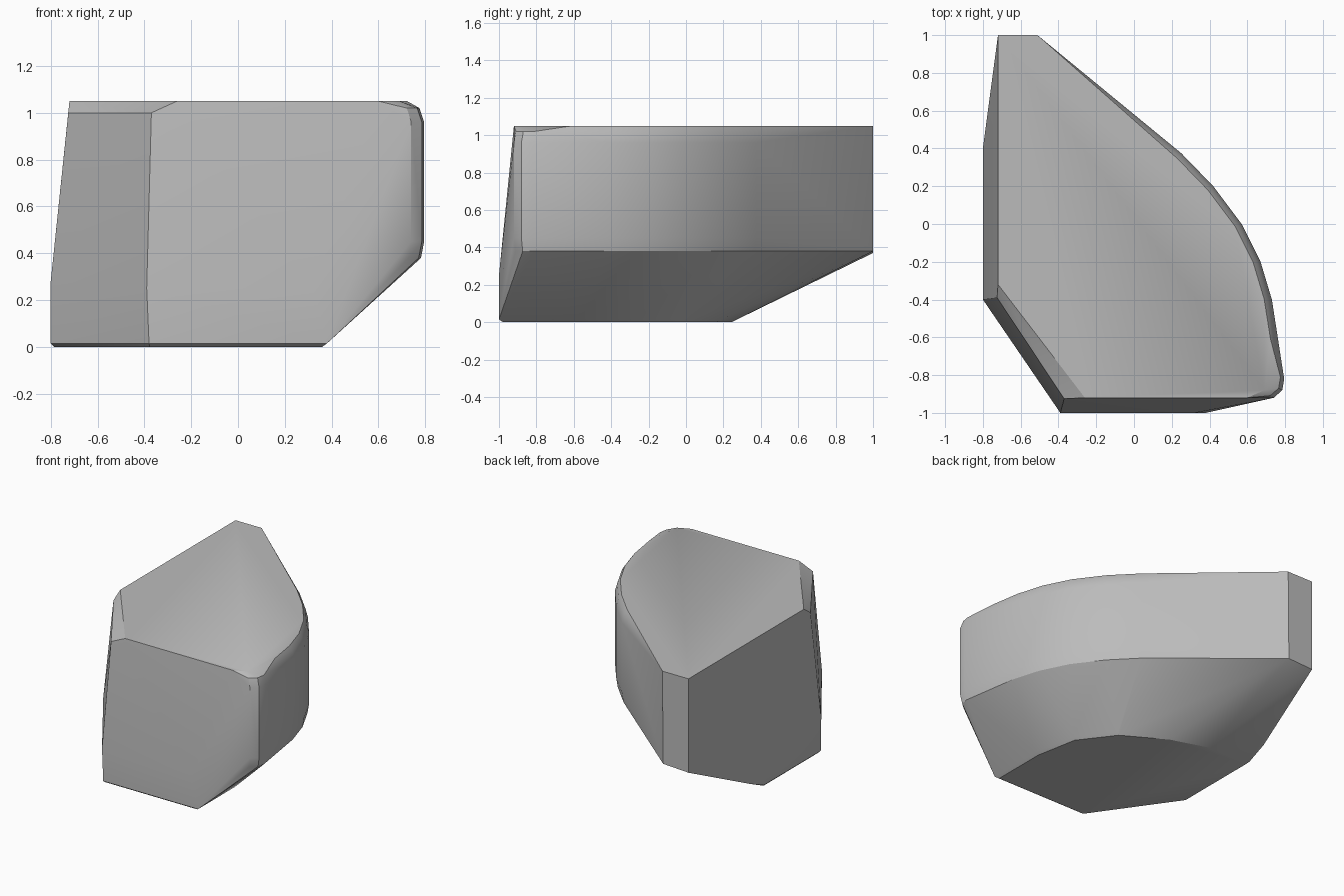
import bpy
import bmesh
from math import radians

cube = bpy.data.objects.get("Cube")
if cube:
    bpy.data.objects.remove(cube, do_unlink=True)

# Plain grey finish
grey = bpy.data.materials.new("plain grey")
grey.use_nodes = True
colour = (0.5, 0.5, 0.5, 1)
grey.diffuse_color = colour
grey.node_tree.nodes["Principled BSDF"].inputs["Base Color"].default_value = colour

# Curved side, from the back edge round to the front corner
side = [(-0.52, 1), (-0.13, 0.69), (0.25, 0.375), (0.42, 0.2), (0.57, 0), (0.67, -0.2),
        (0.73, -0.4), (0.765, -0.62), (0.795, -0.82), (0.785, -0.88), (0.74, -0.92)]
# Edge of the flat base, along the same side
base = [(-0.8, 0.25), (-0.46, 0.26), (-0.18, 0.17), (0.13, -0.01), (0.32, -0.26),
        (0.38, -0.58), (0.38, -1), (-0.38, -1), (-0.8, -0.4)]


def ring(points, z, inset=0.0):
    """Place an outline at a height, pulled in towards the middle of the block."""
    return [(x - inset * (x + 0.3), y if y > 0.99 else y - inset * (y + 0.3), z)
            for x, y in points]


points = ring(side, 0.38, 0.012) + ring(side, 0.45) + ring(side, 0.96)
points += ring(side, 1.02, 0.018) + ring(side[:-3], 1.05, 0.04)
points += [(0.69, -0.88, 1.05), (0.6, -0.92, 1.05)]
points += ring(base, 0.015) + ring(base, 0, 0.03)

# Sloping flat sides: back edge, left corner and front corner
points += [(-0.72, 1, 0.37), (-0.72, 1, 1.05), (-0.8, 0.4, 0.08), (-0.8, 0.4, 0.25),
           (-0.8, -0.4, 0.28), (-0.725, -0.39, 1.0), (-0.72, -0.32, 1.05),
           (-0.39, -1, 0.25), (0.32, -1, 0.25), (-0.37, -0.925, 1.0), (-0.26, -0.92, 1.05)]

# Wrap the outlines in one solid
bm = bmesh.new()
for p in points:
    bm.verts.new(p)
bmesh.ops.convex_hull(bm, input=bm.verts[:])
bmesh.ops.delete(bm, geom=[v for v in bm.verts if not v.link_faces], context='VERTS')
bmesh.ops.dissolve_limit(bm, angle_limit=radians(1), verts=bm.verts[:], edges=bm.edges[:])
bmesh.ops.recalc_face_normals(bm, faces=bm.faces[:])

mesh = bpy.data.meshes.new("faceted_block")
bm.to_mesh(mesh)
bm.free()
mesh.materials.append(grey)
block = bpy.data.objects.new("faceted_block", mesh)
bpy.context.collection.objects.link(block)

# Smooth the rounded side, keep the corners crisp
bpy.ops.object.select_all(action='DESELECT')
block.select_set(True)
bpy.context.view_layer.objects.active = block
bpy.ops.object.shade_smooth_by_angle(angle=radians(28))
